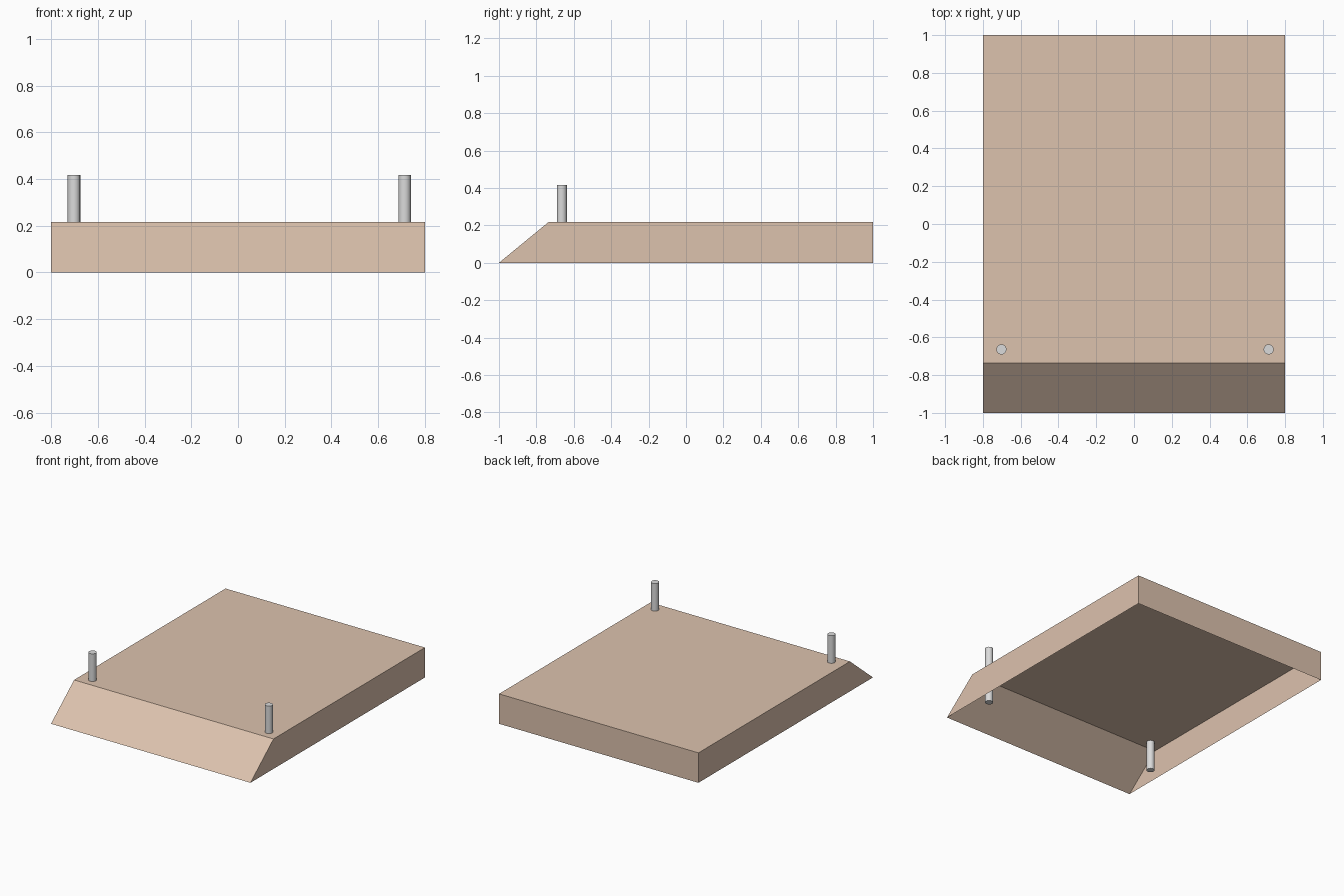
import bpy, bmesh, math

if "Cube" in bpy.data.objects:
    bpy.data.objects.remove(bpy.data.objects["Cube"])

H = 0.217      # tray height
PEG_TOP = 0.417


def material(name, color):
    m = bpy.data.materials.new(name)
    m.diffuse_color = (*color, 1.0)
    m.use_nodes = True
    m.node_tree.nodes["Principled BSDF"].inputs["Base Color"].default_value = m.diffuse_color
    return m


tan = material("tan", (0.72, 0.54, 0.42))
grey = material("light grey", (0.71, 0.71, 0.71))


def finish(name, bm, mat):
    mesh = bpy.data.meshes.new(name)
    bm.to_mesh(mesh)
    bm.free()
    mesh.materials.append(mat)
    ob = bpy.data.objects.new(name, mesh)
    bpy.context.collection.objects.link(ob)
    return ob


# Thin shell: side profile (y, z) extruded along x, open underneath
profile = [(-1, 0), (-0.736, H), (1, H), (1, 0)]
bm = bmesh.new()
left = [bm.verts.new((-0.8, y, z)) for y, z in profile]
right = [bm.verts.new((0.8, y, z)) for y, z in profile]
for i in range(3):
    bm.faces.new((left[i], right[i], right[i + 1], left[i + 1]))
bm.faces.new(left)
bm.faces.new(right[::-1])
# consistent outward normals, judged from the shell's centre
bm.normal_update()
for f in bm.faces:
    c = f.calc_center_median()
    c.z -= H * 0.4
    if f.normal.dot(c) < 0:
        f.normal_flip()
finish("sloped_shell", bm, tan)

# Two round pegs running from the floor up through the top panel
for name, x in (("left_peg", -0.702), ("right_peg", 0.713)):
    bm = bmesh.new()
    bmesh.ops.create_cone(bm, cap_ends=True, segments=16, radius1=0.027,
                          radius2=0.027, depth=PEG_TOP)
    bmesh.ops.translate(bm, verts=bm.verts, vec=(x, -0.664, PEG_TOP / 2))
    ob = finish(name, bm, grey)
    bpy.ops.object.select_all(action='DESELECT')
    ob.select_set(True)
    bpy.context.view_layer.objects.active = ob
    bpy.ops.object.shade_smooth_by_angle(angle=math.radians(35))
